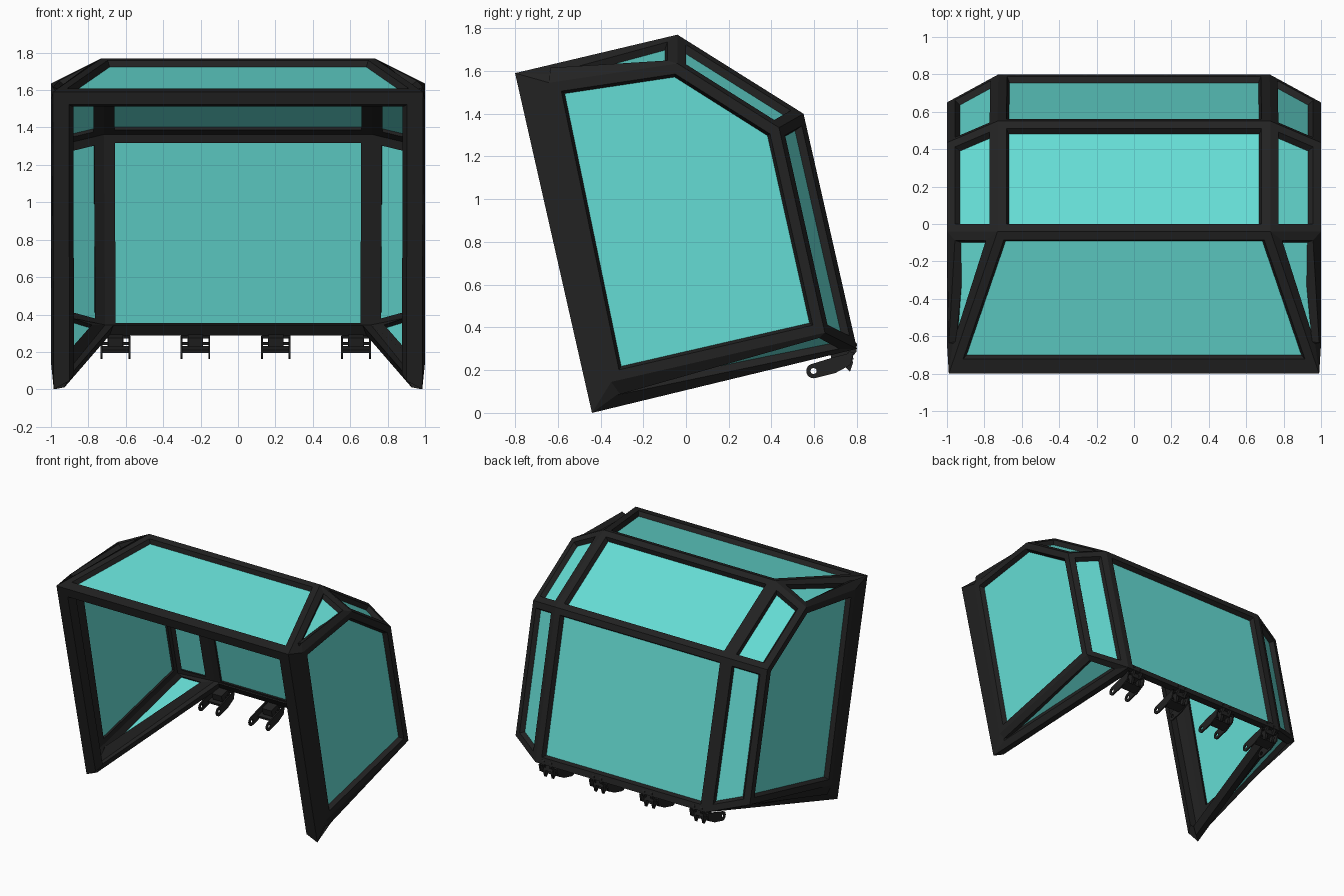
import bpy, bmesh
from math import cos, sin, tau, radians
from mathutils import Vector, Matrix
from mathutils.geometry import normal

if "Cube" in bpy.data.objects:
    bpy.data.objects.remove(bpy.data.objects["Cube"])


def material(name, color):
    m = bpy.data.materials.new(name)
    m.diffuse_color = color
    m.use_nodes = True
    m.node_tree.nodes["Principled BSDF"].inputs["Base Color"].default_value = m.diffuse_color
    return m


BLACK = material("black_metal", (0.016, 0.016, 0.016, 1))
TEAL = material("teal_glass", (0.13, 0.72, 0.66, 1))

# Corners of the enclosure, right half: lower case = outer side corner
HALF = {
    "A": (0.99, -0.80, 1.59), "B": (0.73, -0.04, 1.77), "C": (0.73, 0.55, 1.40),
    "D": (0.725, 0.80, 0.30), "E": (0.985, -0.44, 0.0),
    "a": (1.0, -0.64, 1.545), "b": (1.0, -0.04, 1.635), "c": (1.0, 0.435, 1.335),
    "d": (1.0, 0.65, 0.375), "e": (1.0, -0.35, 0.145),
}
P = {}
for k, (x, y, z) in HALF.items():
    P[k + "R"] = Vector((x, y, z))
    P[k + "L"] = Vector((-x, y, z))
CENTER = Vector((0, 0, 0.85))
DEFAULT_W, FLARE, DEPTH, GLASS_DEPTH = 0.047, 0.024, 0.06, 0.034


class Panel:
    def __init__(self, name, keys, kind="glass", widths=None):
        n = normal([P[k] for k in keys])
        mid = sum((P[k] for k in keys), Vector()) / len(keys)
        if n.dot(mid - CENTER) < 0:
            keys, n = keys[::-1], -n
        self.name, self.keys, self.n, self.kind = name, keys, n, kind
        self.pts = [P[k] for k in keys]
        widths = widths or {}
        edges = ["".join(sorted((keys[i][0], keys[(i + 1) % len(keys)][0])))
                 for i in range(len(keys))]
        self.skip = [e == "EE" for e in edges]
        self.w = [widths.get(e, DEFAULT_W) for e in edges]

    def inset(self, extra, depth):
        out, m = [], len(self.pts)
        for i, p in enumerate(self.pts):
            a = (p - self.pts[i - 1]).normalized()
            b = (self.pts[(i + 1) % m] - p).normalized()
            s = self.n.dot(a.cross(b))
            off = ((self.w[i - 1] + extra) * b - (self.w[i] + extra) * a) / s
            out.append(p + off - self.n * depth)
        return out


panels = [
    Panel("roof", ["AL", "AR", "BR", "BL"], "glass", {"AA": 0.08}),
    Panel("rear_slope", ["BL", "BR", "CR", "CL"]),
    Panel("rear_window", ["CL", "CR", "DR", "DL"]),
    Panel("front_opening", ["AL", "AR", "ER", "EL"], "open", {"AA": 0.07, "AE": 0.085}),
    Panel("bottom_opening", ["EL", "ER", "DR", "DL"], "open"),
]
for s, side in (("R", "right"), ("L", "left")):
    for name, ks, kind in (("side_window", "abcde", "glass"), ("roof_corner", "ABba", "glass"),
                           ("slope_corner", "BCcb", "glass"), ("rear_corner", "CDdc", "glass"),
                           ("floor_corner", "DEed", "glass"), ("front_post", "Aaee", "solid")):
        ks = "AaeE" if kind == "solid" else ks
        panels.append(Panel(f"{side}_{name}", [k + s for k in ks], kind))

# Mitred inner corner: the point DEPTH behind every panel meeting there
inner = {}
for k, p in P.items():
    M, r = Matrix.Diagonal((1e-3,) * 3), Vector()
    for f in panels:
        if k in f.keys:
            n = f.n
            M += Matrix([[n[i] * n[j] for j in range(3)] for i in range(3)])
            r -= n * DEPTH
    inner[k] = p + M.inverted() @ r


def mesh_object(name, faces, mat):
    bm = bmesh.new()
    for f in faces:
        bm.faces.new([bm.verts.new(v) for v in f])
    bmesh.ops.remove_doubles(bm, verts=bm.verts, dist=1e-5)
    me = bpy.data.meshes.new(name)
    bm.to_mesh(me)
    bm.free()
    me.materials.append(mat)
    ob = bpy.data.objects.new(name, me)
    bpy.context.collection.objects.link(ob)
    return ob


# Frame bars and glass, panel by panel
for f in panels:
    back = [inner[k] for k in f.keys]
    m = len(back)
    if f.kind == "solid":
        mesh_object(f.name + "_frame", [f.pts, back[::-1]], BLACK)
        continue
    loops = [f.pts, f.inset(0, 0), f.inset(FLARE, DEPTH), back]
    faces = []
    for i in range(m):
        j = (i + 1) % m
        if f.skip[i]:
            faces += [[l[i] for l in loops], [l[j] for l in loops][::-1]]
        else:
            faces += [[p[i], p[j], q[j], q[i]] for p, q in zip(loops, loops[1:])]
    mesh_object(f.name + "_frame", faces, BLACK)
    if f.kind == "glass":
        mesh_object(f.name + "_glass", [f.inset(0.005, GLASS_DEPTH)], TEAL)


# Hinges under the rear bar
def plate(name, x, half, outlines):
    cu = bpy.data.curves.new(name, "CURVE")
    cu.dimensions, cu.fill_mode, cu.extrude = "2D", "BOTH", half
    for o in outlines:
        sp = cu.splines.new("POLY")
        sp.points.add(len(o) - 1)
        for q, (y, z) in zip(sp.points, o):
            q.co = (y, z, 0, 1)
        sp.use_cyclic_u = True
    cu.materials.append(BLACK)
    ob = bpy.data.objects.new(name, cu)
    ob.location.x = x
    ob.rotation_euler = (radians(90), 0, radians(90))
    bpy.context.collection.objects.link(ob)


def arc(c, r, a0, a1, n):
    return [(c[0] + r * cos(radians(a0 + (a1 - a0) * i / n)),
             c[1] + r * sin(radians(a0 + (a1 - a0) * i / n))) for i in range(n + 1)]


def tilted_bar(name, x, y, z, sx, sy, sz):
    bpy.ops.mesh.primitive_cube_add(size=1, location=(x, y, z), rotation=(radians(14), 0, 0))
    ob = bpy.context.object
    ob.name, ob.scale = name, (sx, sy, sz)
    ob.data.materials.append(BLACK)


EYE = (0.597, 0.196)
ARM = arc(EYE, 0.034, 110, 285, 12) + [(0.70, 0.187), (0.77, 0.225), (0.785, 0.285), (0.69, 0.26)]
LUG = [(0.745, 0.215), (0.768, 0.193), (0.782, 0.235), (0.775, 0.26), (0.797, 0.285),
       (0.80, 0.325), (0.78, 0.34), (0.76, 0.30)]
for i, x in enumerate((-0.655, -0.228, 0.202, 0.631)):
    for s in (-1, 1):
        plate(f"hinge_arm_{i}", x + s * 0.074, 0.005, [ARM, arc(EYE, 0.014, 0, 337.5, 15)])
        plate(f"hinge_lug_{i}", x + s * 0.032, 0.010, [LUG])
    tilted_bar(f"hinge_block_{i}", x, 0.73, 0.262, 0.08, 0.10, 0.05)
    tilted_bar(f"hinge_base_{i}", x, 0.71, 0.212, 0.155, 0.08, 0.018)
    for y, z in ((0.735, 0.245), (0.765, 0.28)):
        tilted_bar(f"hinge_pin_{i}", x, y, z, 0.155, 0.014, 0.014)
